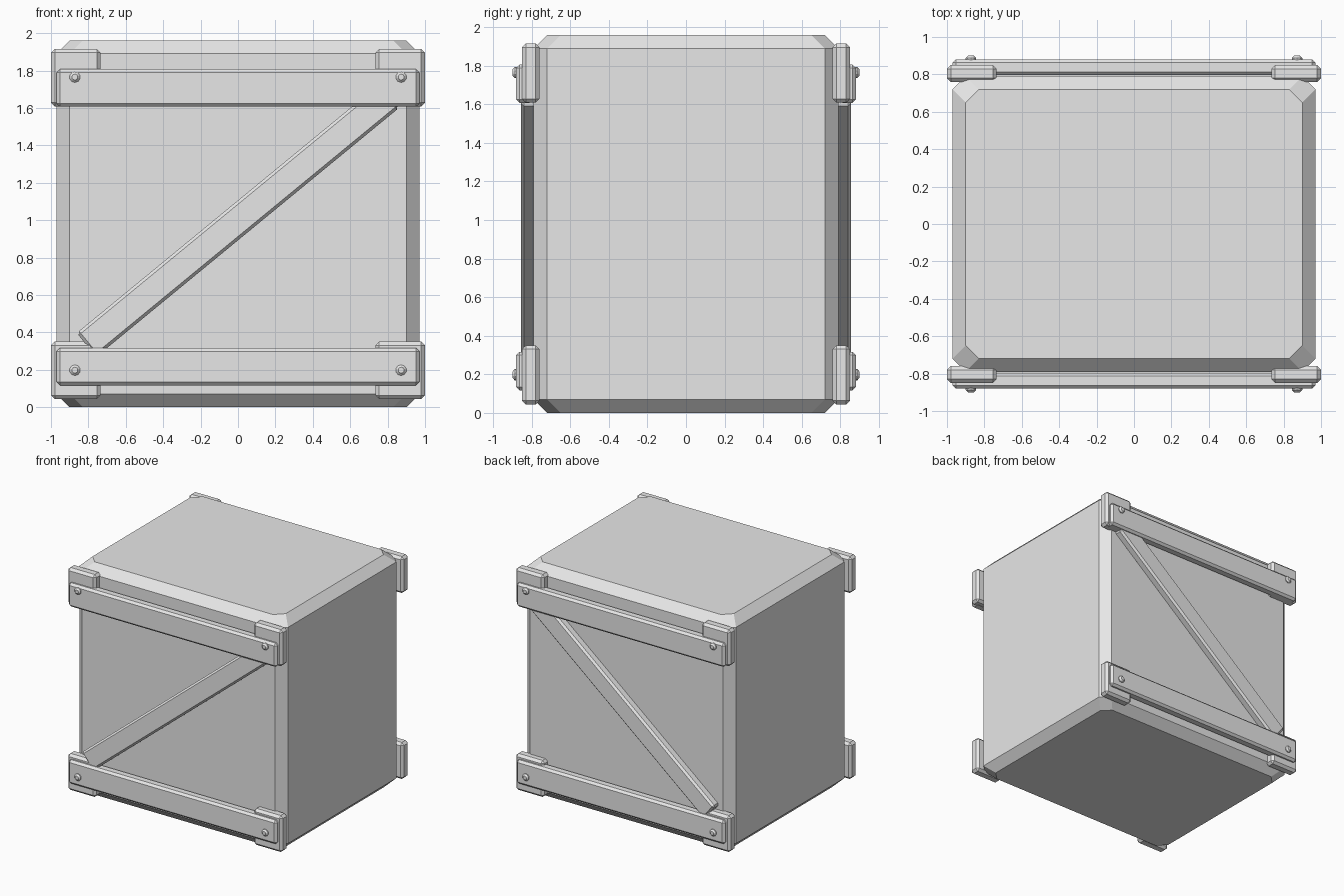
import bpy
import bmesh
from math import atan2, pi
from mathutils import Matrix, Vector

cube = bpy.data.objects.get("Cube")
if cube:
    bpy.data.objects.remove(cube)

grey = bpy.data.materials.new("plain grey")
grey.use_nodes = True
colour = (0.8, 0.8, 0.8, 1)
grey.diffuse_color = colour
grey.node_tree.nodes["Principled BSDF"].inputs["Base Color"].default_value = colour


def finish(name, bm):
    bmesh.ops.recalc_face_normals(bm, faces=bm.faces)
    mesh = bpy.data.meshes.new(name)
    bm.to_mesh(mesh)
    bm.free()
    mesh.materials.append(grey)
    obj = bpy.data.objects.new(name, mesh)
    bpy.context.collection.objects.link(obj)
    return obj


def board(name, centre, size, chamfer, tilt=0):
    """Chamfered block, turned about the y axis."""
    bm = bmesh.new()
    bmesh.ops.create_cube(bm, size=1)
    bmesh.ops.scale(bm, vec=size, verts=bm.verts)
    bmesh.ops.bevel(bm, geom=bm.edges[:], offset=chamfer, segments=1,
                    affect='EDGES', profile=0.5)
    bm.transform(Matrix.Translation(centre) @ Matrix.Rotation(-tilt, 4, 'Y'))
    return finish(name, bm)


def bolt(name, x, y, z, side):
    """Small domed bolt head facing outwards."""
    bm = bmesh.new()
    rings = []
    for radius, out in ((0.029, -0.01), (0.029, 0.008), (0.016, 0.02)):
        ring = bmesh.ops.create_circle(bm, segments=10, radius=radius)["verts"]
        bmesh.ops.translate(bm, vec=(0, 0, out), verts=ring)
        rings.append(ring)
    for low, high in zip(rings, rings[1:]):
        for i in range(len(low)):
            j = (i + 1) % len(low)
            bm.faces.new((low[i], low[j], high[j], high[i]))
    bm.faces.new(rings[0])
    bm.faces.new(rings[-1])
    bm.transform(Matrix.Translation((x, y, z)) @ Matrix.Rotation(-side * pi / 2, 4, 'X'))
    finish(name, bm)


# Crate body: eight-sided outline that steps in at the top and bottom
CUT = 0.07
bm = bmesh.new()
rings = []
for z, inset in ((0, CUT), (CUT, 0), (1.96 - CUT, 0), (1.96, CUT)):
    w, d = 0.97 - inset, 0.79 - inset
    quarter = [(w, d - CUT), (w - CUT, d)]
    half = quarter + [(-x, y) for x, y in reversed(quarter)]
    outline = half + [(-x, -y) for x, y in half]
    rings.append([bm.verts.new((x, y, z)) for x, y in outline])
for low, high in zip(rings, rings[1:]):
    for i in range(8):
        j = (i + 1) % 8
        bm.faces.new((low[i], low[j], high[j], high[i]))
bm.faces.new(rings[0])
bm.faces.new(rings[-1])
finish("crate_body", bm)

# Boards, corner blocks and bolts, the same on front and back
for side, face in ((-1, "front"), (1, "back")):
    for level, plank_z, block_z, bolt_z in (("lower", 0.217, 0.197, 0.198),
                                            ("upper", 1.707, 1.762, 1.765)):
        board(f"{face}_{level}_plank", (0, side * 0.838, plank_z),
              (1.94, 0.085, 0.2), 0.018)
        for x, hand in ((-1, "right"), (1, "left")):
            tag = f"{face}_{level}_{hand}"
            board(f"{tag}_corner_block", (x * 0.867, side * 0.805, block_z),
                  (0.265, 0.09, 0.307), 0.02)
            bolt(f"{tag}_bolt", x * 0.872, side * 0.88, bolt_z, side)

    # Diagonal brace between the two planks
    start, end = Vector((-0.81, 0, 0.333)), Vector((0.81, 0, 1.665))
    run = end - start
    middle = (start + end) / 2 + Vector((0, side * 0.815, 0))
    board(f"{face}_diagonal_brace", middle, (run.length, 0.08, 0.165), 0.016,
          atan2(run.z, run.x))
